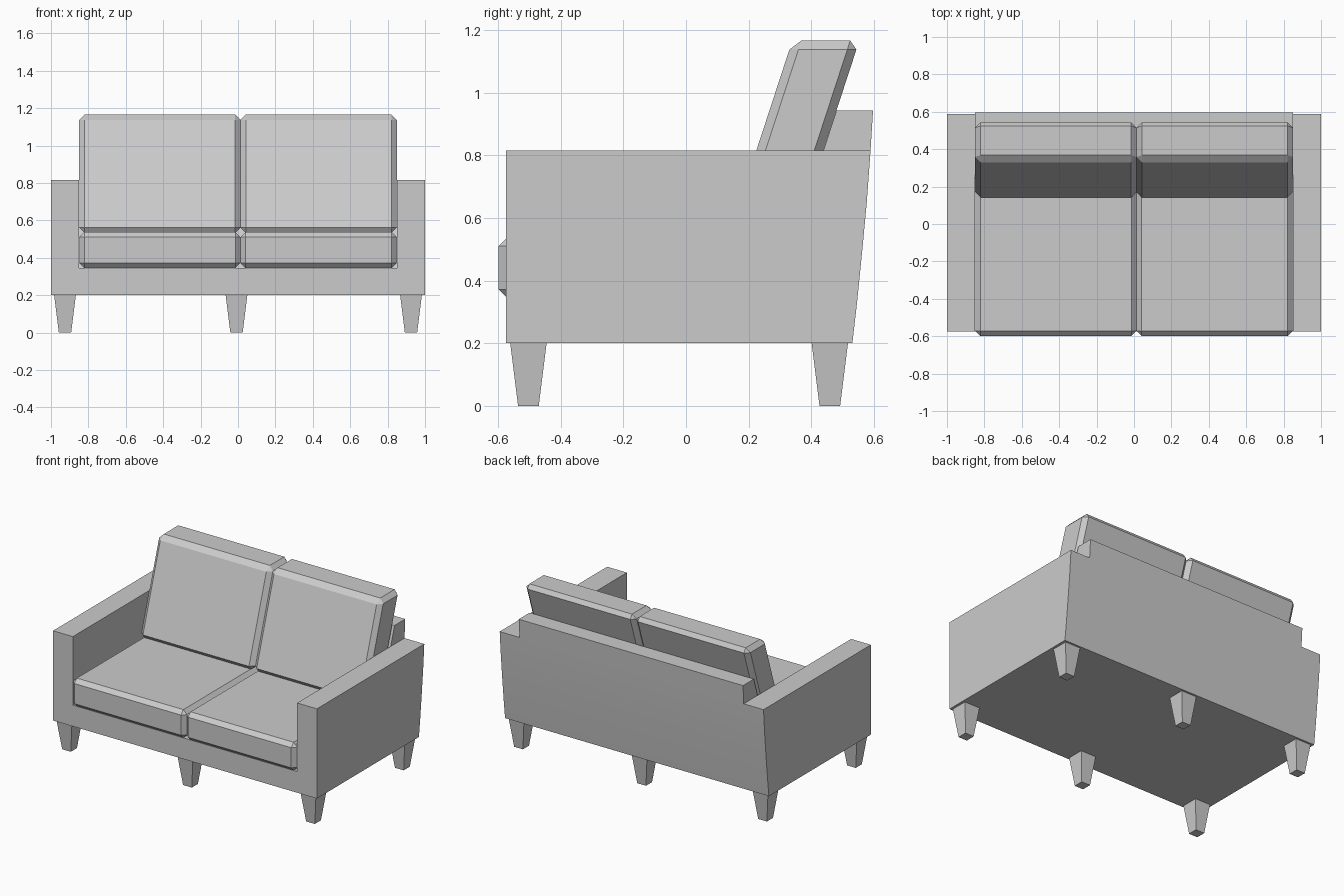
import bpy, bmesh, math

if "Cube" in bpy.data.objects:
    bpy.data.objects.remove(bpy.data.objects["Cube"])

LEAN = 0.327                      # backward lean of the back cushions


def add_object(name, bm):
    bmesh.ops.recalc_face_normals(bm, faces=bm.faces[:])
    mesh = bpy.data.meshes.new(name)
    bm.to_mesh(mesh)
    bm.free()
    ob = bpy.data.objects.new(name, mesh)
    bpy.context.collection.objects.link(ob)
    return ob


def prism(name, profile, x0, x1):
    """Extrude a (y, z) side profile along x."""
    bm = bmesh.new()
    face = bm.faces.new([bm.verts.new((x0, y, z)) for y, z in profile])
    ext = bmesh.ops.extrude_face_region(bm, geom=[face])["geom"]
    verts = [v for v in ext if isinstance(v, bmesh.types.BMVert)]
    bmesh.ops.translate(bm, verts=verts, vec=(x1 - x0, 0, 0))
    return add_object(name, bm)


def cushion(name, x, y, z, bevel, lean=0.0):
    """Chamfered box between (min, max) pairs, leaning about its base."""
    bm = bmesh.new()
    bmesh.ops.create_cube(bm, size=1)
    for v in bm.verts:
        v.co = [lo + (c + 0.5) * (hi - lo) for c, (lo, hi) in zip(v.co, (x, y, z))]
    bmesh.ops.bevel(bm, geom=bm.edges[:], offset=bevel, segments=1,
                    profile=0.5, affect='EDGES')
    for v in bm.verts:
        v.co.y += lean * (v.co.z - z[0])
    return add_object(name, bm)


def leg(name, x, y):
    """Square leg tapering towards the floor."""
    bm = bmesh.new()
    bmesh.ops.create_cube(bm, size=1)
    for v in bm.verts:
        half = 0.058 if v.co.z > 0 else 0.033
        v.co = (x + math.copysign(half, v.co.x), y + math.copysign(half, v.co.y),
                0.2 if v.co.z > 0 else 0.0)
    return add_object(name, bm)


# Frame: arms, base and gently curved back carved from one solid
back_curve = [(0.531, 0.2), (0.546, 0.33), (0.563, 0.5), (0.577, 0.65),
              (0.588, 0.8), (0.597, 0.943)]
frame = prism("frame", [(-0.574, 0.943), (-0.574, 0.2)] + back_curve, -1, 1)

seat_void = [(-0.8, 0.345), (0.285, 0.345), (0.285 + LEAN * 0.755, 1.1), (-0.8, 1.1)]
arm_top = [(-0.8, 0.815), (0.8, 0.815), (0.8, 1.1), (-0.8, 1.1)]
cutters = [prism("seat_cutter", seat_void, -0.85, 0.85),
           prism("left_arm_cutter", arm_top, -1.2, -0.85),
           prism("right_arm_cutter", arm_top, 0.85, 1.2)]
bpy.context.view_layer.objects.active = frame
frame.select_set(True)
for cutter in cutters:
    cutter.hide_render = True
    mod = frame.modifiers.new(cutter.name, 'BOOLEAN')
    mod.operation = 'DIFFERENCE'
    mod.solver = 'EXACT'
    mod.object = cutter
    bpy.ops.object.modifier_apply(modifier=mod.name)
    bpy.data.objects.remove(cutter)
bpy.ops.object.shade_smooth_by_angle(angle=math.radians(25))

# Seat and back cushions, the split sits slightly right of centre
for side, x in (("left", (-0.849, 0.013)), ("right", (0.013, 0.849))):
    cushion(side + "_seat_cushion", x, (-0.598, 0.33), (0.345, 0.537), 0.027)
    cushion(side + "_back_cushion", x, (0.132, 0.346), (0.532, 1.166), 0.029, LEAN)

# Six legs
for row, y in (("front", -0.503), ("back", 0.459)):
    for place, x in (("left", -0.925), ("middle", -0.008), ("right", 0.925)):
        leg(f"{row}_{place}_leg", x, y)
